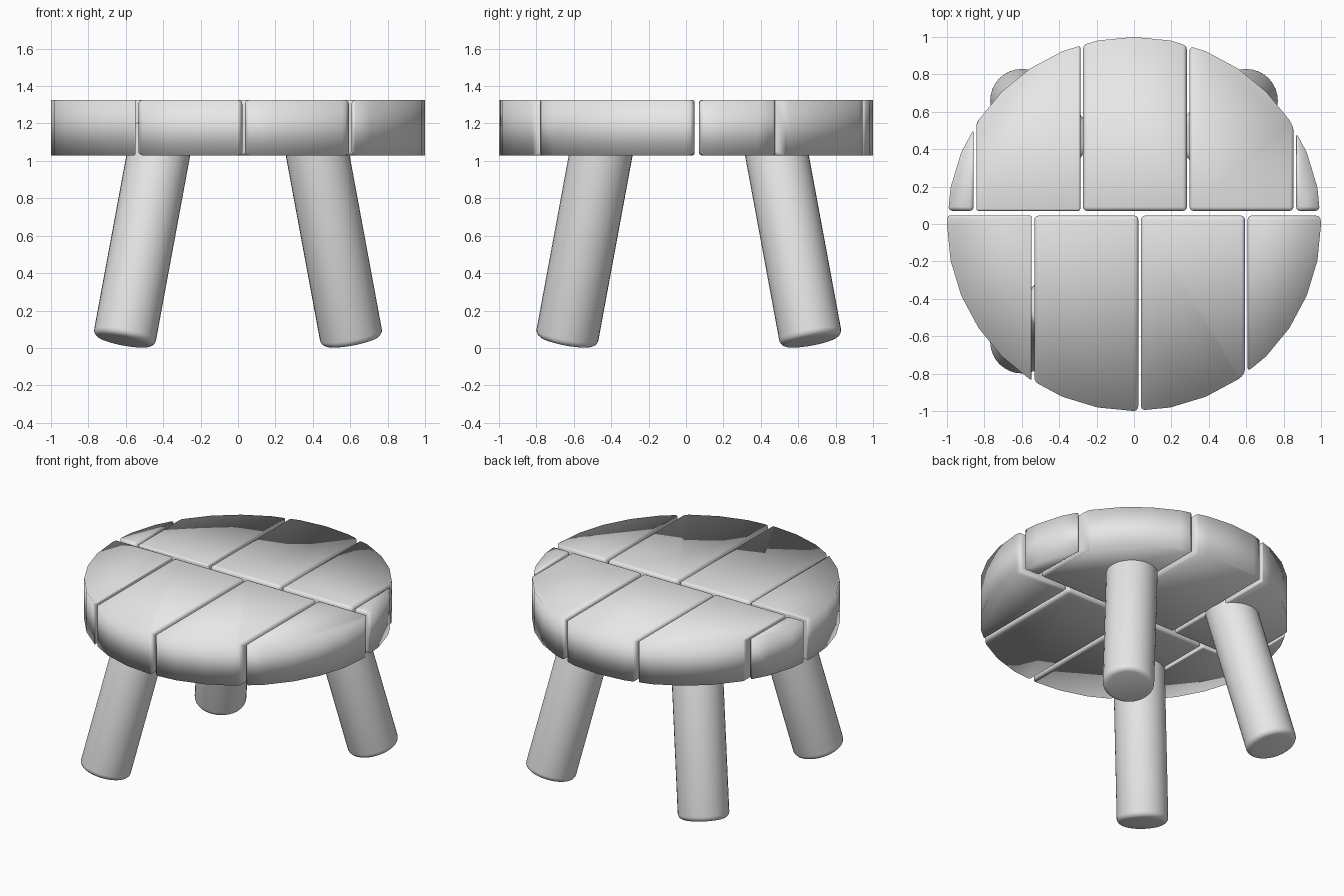
import bpy, bmesh, math
from mathutils import Vector

cube = bpy.data.objects.get("Cube")
if cube:
    bpy.data.objects.remove(cube)

SEAT_BOTTOM, SEAT_TOP = 1.03, 1.325
GAP = 0.007          # half the seam between neighbouring planks
ROUND = 0.022        # rounding of the sawn plank edges

grey = bpy.data.materials.new("plain_grey")
grey.use_nodes = True
grey.diffuse_color = (0.8, 0.8, 0.8, 1)
grey.node_tree.nodes["Principled BSDF"].inputs["Base Color"].default_value = (0.8, 0.8, 0.8, 1)


def finish(name, bm):
    bmesh.ops.recalc_face_normals(bm, faces=bm.faces)
    for face in bm.faces:
        face.smooth = True
    mesh = bpy.data.meshes.new(name)
    bm.to_mesh(mesh)
    bm.free()
    mesh.materials.append(grey)
    obj = bpy.data.objects.new(name, mesh)
    bpy.context.collection.objects.link(obj)
    return obj


def cylinder(radius, height, sides):
    bm = bmesh.new()
    bmesh.ops.create_cone(bm, cap_ends=True, segments=sides,
                          radius1=radius, radius2=radius, depth=height)
    return bm


def plank(name, x0, x1, y0, y1):
    """A slice of the round seat with softened sawn edges."""
    bm = cylinder(1, SEAT_TOP - SEAT_BOTTOM, 32)
    bmesh.ops.translate(bm, verts=bm.verts, vec=(0, 0, (SEAT_TOP + SEAT_BOTTOM) / 2))
    cuts = [(0, x0, -1), (0, x1, 1), (1, y0, -1), (1, y1, 1)]
    for axis, pos, side in cuts:
        co, no = Vector(), Vector()
        co[axis], no[axis] = pos, side
        geom = bm.verts[:] + bm.edges[:] + bm.faces[:]
        cut = bmesh.ops.bisect_plane(bm, geom=geom, plane_co=co, plane_no=no, clear_outer=True)
        rim = [e for e in cut["geom_cut"] if isinstance(e, bmesh.types.BMEdge)]
        if rim:
            bmesh.ops.contextual_create(bm, geom=rim)
    sawn = [e for e in bm.edges
            if any(all(abs(v.co[a] - p) < 1e-4 for v in e.verts) for a, p, _ in cuts)]
    bmesh.ops.bevel(bm, geom=sawn, offset=ROUND, segments=3, profile=0.5,
                    affect='EDGES', clamp_overlap=True)
    finish(name, bm)


def row(name, seams, y0, y1):
    stops = [-2] + seams + [2]
    for i, (a, b) in enumerate(zip(stops, stops[1:])):
        plank(f"{name}_plank_{i + 1}", a + GAP, b - GAP, y0, y1)


def leg(name, sx, sy):
    """A splayed round leg with softened ends, running up into the seat."""
    foot = Vector((sx * 0.61, sy * 0.655 + 0.015, 0.036))
    top = foot + Vector((-sx * 0.185, -sy * 0.185, 1)) * 1.14
    axis = top - foot
    bm = cylinder(0.168, axis.length, 32)
    ends = [e for e in bm.edges if abs(e.verts[0].co.z - e.verts[1].co.z) < 1e-4]
    bmesh.ops.bevel(bm, geom=ends, offset=0.035, segments=4, profile=0.5, affect='EDGES')
    obj = finish(name, bm)
    obj.rotation_euler = axis.to_track_quat('Z', 'Y').to_euler()
    obj.location = (foot + top) / 2


# Seat: two staggered rows of planks
row("front", [-0.54, 0.03, 0.6], -2, 0.045)
row("back", [-0.85, -0.28, 0.29, 0.86], 0.07, 2)

# Three legs
leg("front_right_leg", -1, -1)
leg("back_right_leg", -1, 1)
leg("back_left_leg", 1, 1)
